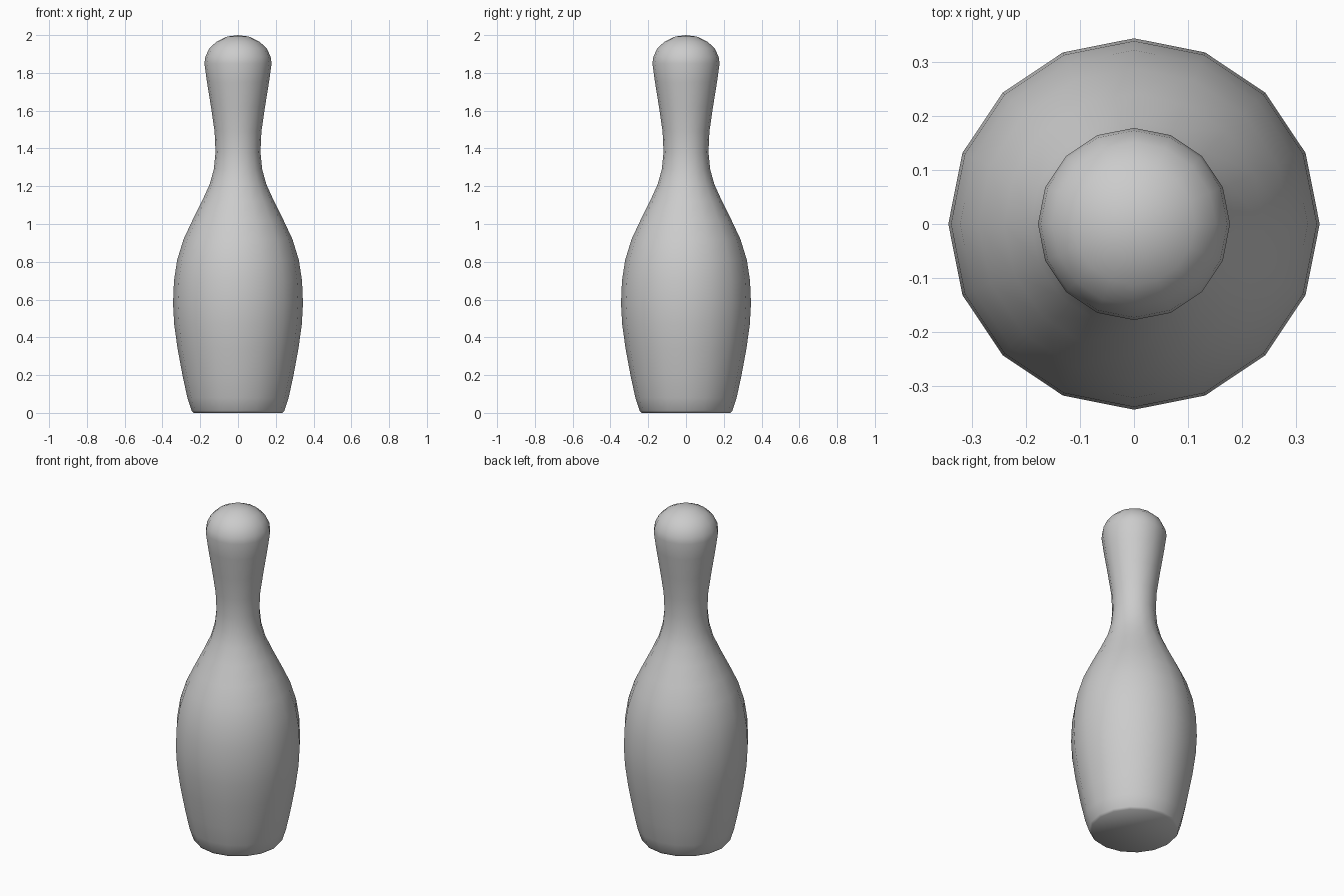
import bpy, bmesh, math

cube = bpy.data.objects.get("Cube")
if cube:
    bpy.data.objects.remove(cube, do_unlink=True)

SIDES = 16

# Silhouette from the base rim to just below the crown: (radius, height)
PROFILE = [
    (0.236, 0.0), (0.246, 0.012), (0.268, 0.08), (0.292, 0.19), (0.32, 0.34),
    (0.338, 0.47), (0.344, 0.58), (0.339, 0.7), (0.322, 0.81), (0.288, 0.92),
    (0.241, 1.02), (0.191, 1.12), (0.15, 1.21), (0.128, 1.29), (0.119, 1.38),
    (0.124, 1.49), (0.143, 1.62), (0.164, 1.75), (0.178, 1.85), (0.173, 1.885),
    (0.152, 1.93), (0.113, 1.966), (0.058, 1.992),
]


def lathe(name, profile, top, material):
    """Revolve a profile round z, with a flat base and a closed crown."""
    bm = bmesh.new()
    rings = []
    for r, z in profile:
        angles = [math.tau * i / SIDES for i in range(SIDES)]
        rings.append([bm.verts.new((r * math.cos(a), r * math.sin(a), z)) for a in angles])
    crown = bm.verts.new((0, 0, top))
    for i in range(SIDES):
        j = (i + 1) % SIDES
        for low, high in zip(rings, rings[1:]):
            bm.faces.new((low[i], low[j], high[j], high[i]))
        bm.faces.new((rings[-1][i], rings[-1][j], crown))
    bm.faces.new(reversed(rings[0]))
    for face in bm.faces:
        face.smooth = True
    mesh = bpy.data.meshes.new(name)
    bm.to_mesh(mesh)
    bm.free()
    mesh.materials.append(material)
    obj = bpy.data.objects.new(name, mesh)
    bpy.context.collection.objects.link(obj)
    return obj


# Plain grey finish
grey = bpy.data.materials.new("light_grey")
grey.use_nodes = True
color = (0.6, 0.6, 0.6, 1)
grey.diffuse_color = color
grey.node_tree.nodes["Principled BSDF"].inputs["Base Color"].default_value = color

lathe("pin_body", PROFILE, 2.0, grey)
